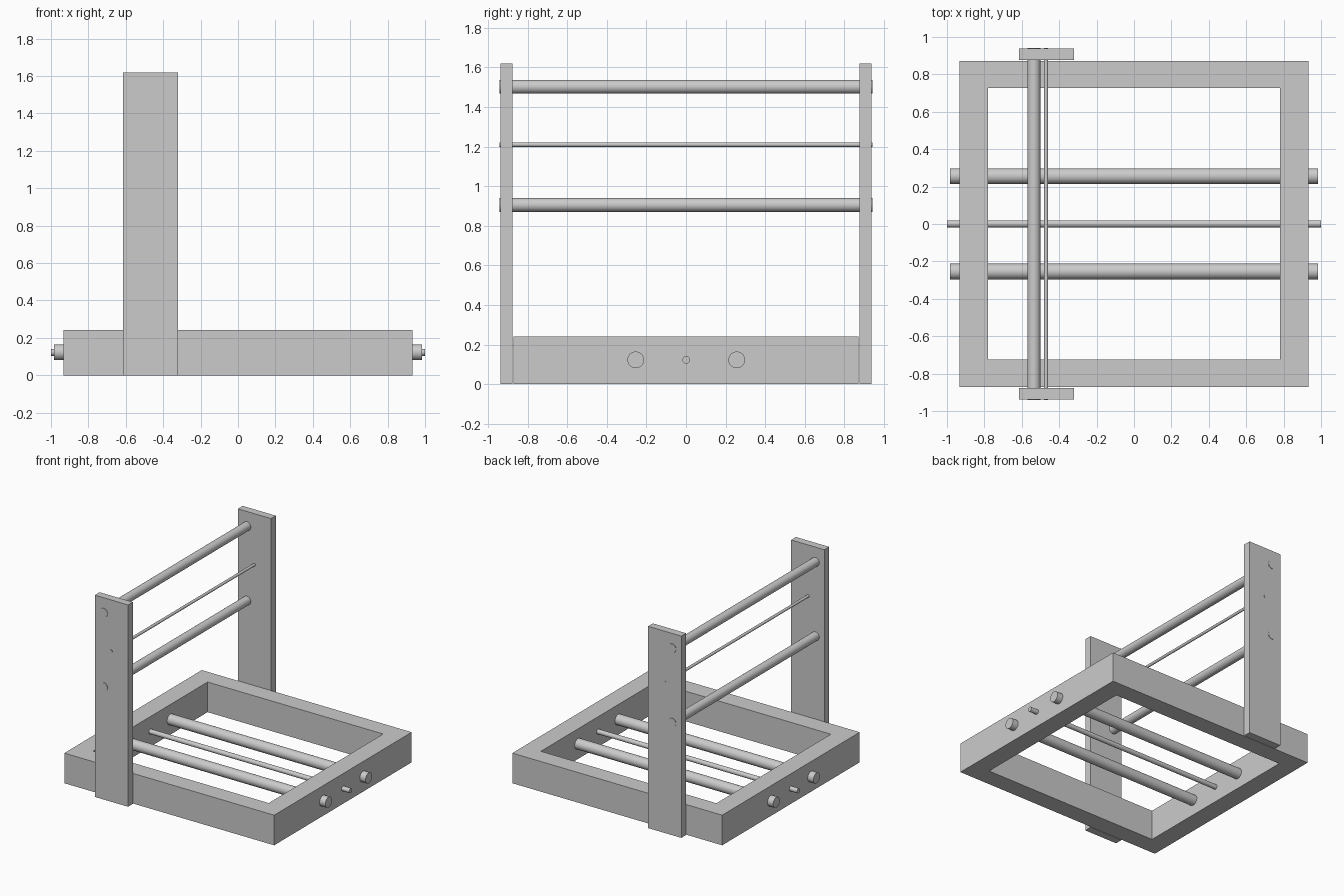
import bpy
from math import pi

if "Cube" in bpy.data.objects:
    bpy.data.objects.remove(bpy.data.objects["Cube"])


def box(name, x, y, z):
    """Box from (min, max) ranges on each axis."""
    bpy.ops.mesh.primitive_cube_add(
        size=1, location=[(a + b) / 2 for a, b in (x, y, z)])
    ob = bpy.context.object
    ob.name = name
    ob.scale = [b - a for a, b in (x, y, z)]
    bpy.ops.object.transform_apply(location=False, rotation=False, scale=True)


def rod(name, center, radius, length, axis):
    """Round rod centred on a point, lying along X or Y."""
    rot = (0, pi / 2, 0) if axis == 'X' else (pi / 2, 0, 0)
    bpy.ops.mesh.primitive_cylinder_add(
        vertices=48, radius=radius, depth=length, location=center, rotation=rot)
    bpy.context.object.name = name
    bpy.ops.object.shade_smooth_by_angle()


# Base frame: two long rails with the side rails fitted between them
H = 0.242
box("front_rail", (-0.932, 0.932), (-0.872, -0.724), (0, H))
box("back_rail", (-0.932, 0.932), (0.728, 0.872), (0, H))
box("left_rail", (-0.932, -0.78), (-0.724, 0.728), (0, H))
box("right_rail", (0.78, 0.932), (-0.724, 0.728), (0, H))

# Upright boards just outside the frame
box("front_upright", (-0.615, -0.32), (-0.938, -0.877), (0, 1.62))
box("back_upright", (-0.615, -0.32), (0.877, 0.938), (0, 1.62))

# Horizontal rods through the base, the thin one in the middle
for name, y, r, length in (("front_base_rod", -0.254, 0.042, 1.965),
                           ("thin_base_rod", 0.001, 0.019, 2.0),
                           ("back_base_rod", 0.256, 0.042, 1.965)):
    rod(name, (0, y, 0.123), r, length, 'X')

# Rods between the uprights, the thin one offset forward
for name, x, z, r in (("lower_upright_rod", -0.535, 0.905, 0.035),
                      ("thin_upright_rod", -0.47, 1.21, 0.011),
                      ("upper_upright_rod", -0.535, 1.502, 0.035)):
    rod(name, (x, 0, z), r, 1.884, 'Y')
